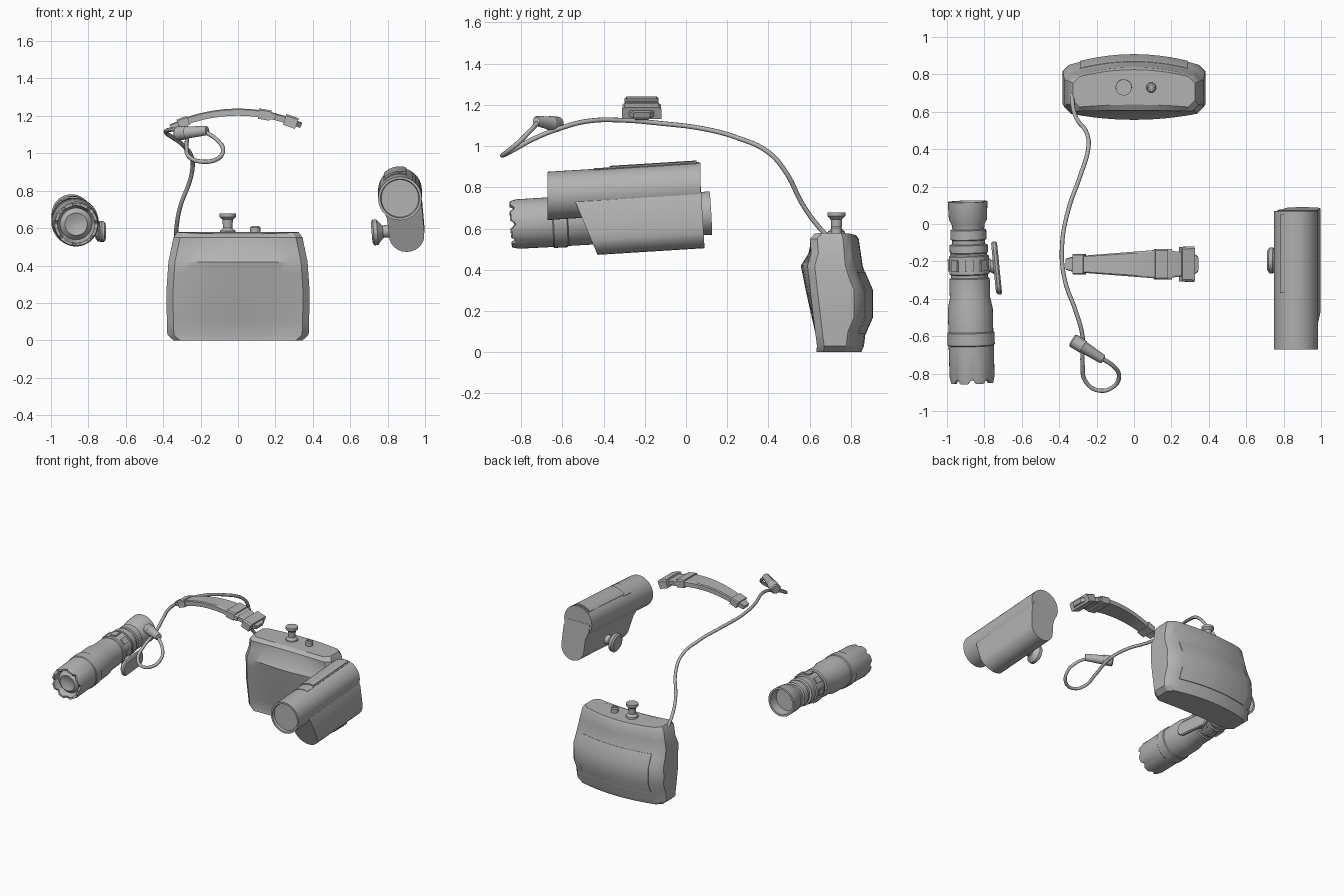
import bpy, bmesh, math
from mathutils import Vector, Matrix

if "Cube" in bpy.data.objects:
    bpy.data.objects.remove(bpy.data.objects["Cube"])

grey = bpy.data.materials.new("plain grey")
grey.diffuse_color = (0.45, 0.45, 0.45, 1)
grey.use_nodes = True
grey.node_tree.nodes["Principled BSDF"].inputs["Base Color"].default_value = grey.diffuse_color


def finish(name, bm, angle=35):
    bmesh.ops.recalc_face_normals(bm, faces=bm.faces[:])
    me = bpy.data.meshes.new(name)
    bm.to_mesh(me)
    bm.free()
    ob = bpy.data.objects.new(name, me)
    bpy.context.collection.objects.link(ob)
    me.materials.append(grey)
    bpy.ops.object.select_all(action='DESELECT')
    ob.select_set(True)
    bpy.context.view_layer.objects.active = ob
    bpy.ops.object.shade_smooth_by_angle(angle=math.radians(angle))
    return ob


def loft(name, rings, angle=35):
    """Skin closed rings of equal length and cap both ends."""
    bm = bmesh.new()
    vs = [[bm.verts.new(p) for p in r] for r in rings]
    n = len(vs[0])
    for a, b in zip(vs, vs[1:]):
        for i in range(n):
            j = (i + 1) % n
            bm.faces.new((a[i], a[j], b[j], b[i]))
    bm.faces.new(vs[0])
    bm.faces.new(vs[-1])
    return finish(name, bm, angle)


def lathe(name, start, end, profile, segs=32, teeth=()):
    """Turn (distance, radius) pairs around the line from start to end."""
    start, end = Vector(start), Vector(end)
    d = (end - start).normalized()
    rot = d.to_track_quat('Z', 'Y').to_matrix()
    rings = []
    for k, (t, r) in enumerate(profile):
        ring = []
        for i in range(segs):
            a = 2 * math.pi * i / segs
            cut = 0.02 * max(0, math.cos(8 * a)) if k in teeth else 0
            ring.append(start + rot @ Vector((r * math.cos(a), r * math.sin(a), t + cut)))
        rings.append(ring)
    return loft(name, rings)


def interp(pts, z):
    for (a, p), (b, q) in zip(pts, pts[1:]):
        if z <= b:
            return p + (q - p) * (z - a) / (b - a)
    return pts[-1][1]


# ---- hip pouch: curved front, bulging back ----
HALF = [(0, .345), (.03, .378), (.25, .384), (.42, .372), (.55, .345), (.58, .325)]
FRONT = [(0, .63), (.03, .605), (.28, .575), (.42, .562), (.55, .60), (.58, .62)]
BACK = [(0, .85), (.02, .862), (.1, .872), (.17, .903), (.3, .903), (.4, .86), (.55, .838), (.58, .825)]


def back_y(x, z):
    return interp(BACK, z) - 0.05 * (x / .34) ** 2


def pouch_ring(z):
    w = interp(HALF, z)
    xs = [(-1 + i / 6) * (w - .035) for i in range(13)]
    concave = interp([(0, .01), (.42, -.035), (.58, .018)], z)
    f = [(x, interp(FRONT, z) + concave * (1 - (x / .35) ** 2) + (.03 if z < .5 and z > .02 else 0), z) for x in xs]
    b = [(x, back_y(x, z), z) for x in reversed(xs)]
    side = [f[-1][1] + .035, b[0][1] - .035]
    ring = f + [(w, side[0], z), (w, side[1], z)] + b + [(-w, side[1], z), (-w, side[0], z)]
    return [(x, y, z - (.012 * (1 - (x / .35) ** 2) if z > .56 else 0)) for x, y, z in ring]


loft("pouch", [pouch_ring(z) for z in (0, .03, .1, .17, .235, .3, .36, .42, .48, .55, .58)], 30)

# thin panel following the back of the pouch
bm = bmesh.new()
NX, ZS = 12, (.09, .1, .17, .3, .39)
grid = [[bm.verts.new((x, back_y(x, z) + .005, z)) for x in
         [-.29 + .58 * i / NX for i in range(NX + 1)]] for z in ZS]
for a, b in zip(grid, grid[1:]):
    for i in range(NX):
        bm.faces.new((a[i], a[i + 1], b[i + 1], b[i]))
res = bmesh.ops.extrude_face_region(bm, geom=bm.faces[:])
bmesh.ops.translate(bm, vec=(0, -.009, 0), verts=[v for v in res['geom'] if isinstance(v, bmesh.types.BMVert)])
finish("back_panel", bm)

# knob and button on the pouch
lathe("pouch_knob", (-.055, .73, .56), (-.055, .73, 1),
      [(0, .045), (.025, .042), (.04, .025), (.085, .028), (.1, .043), (.118, .043)], 24)
lathe("pouch_button", (.092, .73, .56), (.092, .73, 1),
      [(0, .027), (.042, .027), (.05, .021), (.05, .014), (.045, .013)], 20)

# ---- torch ----
T0, T1 = Vector((-.865, -.85, .62)), Vector((-.89, .12, .675))
L = (T1 - T0).length
lathe("torch_body", T0, T1, [
    (.035, .02), (.02, .06), (.045, .085), (.0, .1), (.0, .114), (.03, .12), (.2, .121), (.205, .126), (.27, .126),
    (.275, .12), (.4, .12), (.455, .108), (.56, .108), (.565, .098), (.58, .098), (.585, .107), (.68, .107),
    (.685, .098), (.695, .098), (.70, .102), (.74, .102), (.745, .088), (.765, .088), (.77, .096), (.82, .096),
    (.825, .085), (.85, .088), (.875, .102), (L, .106), (L, .092), (L - .07, .085)], 64, teeth=(3, 4))

# raised blocks around the torch collar
axis = (T1 - T0).normalized()
rot = axis.to_track_quat('Z', 'Y').to_matrix().to_4x4()
bm = bmesh.new()
for i in range(8):
    m = (Matrix.Translation(T0 + axis * .632) @ rot @ Matrix.Rotation(i * math.pi / 4, 4, 'Z')
         @ Matrix.Translation((.105, 0, 0)) @ Matrix.Diagonal((.018, .045, .06, 1)))
    bmesh.ops.create_cube(bm, size=1, matrix=m)
finish("torch_collar_blocks", bm)

# torch clip: stem and long rounded plate
lathe("clip_stem", (-.80, -.22, .60), (-.72, -.23, .58), [(0, .035), (.03, .03), (.07, .045)], 20)


def clip_ring(dx, s):
    ring = []
    for i in range(24):
        a = 2 * math.pi * (i + .5) / 24
        y = (.09 if math.cos(a) > 0 else -.09) + .052 * s * math.cos(a)
        ring.append((-.735 + dx - y * .1, -.235 + y, .583 + .055 * s * math.sin(a) + dx * -.2))
    return ring


loft("clip_plate", [clip_ring(-.016, .8), clip_ring(-.006, 1), clip_ring(.008, 1), clip_ring(.016, .85)])

# ---- camera: barrel, lower grip, top plates, side knob ----
SLOPE = .062


def cam(x, y, dz):
    return (x, y, .80 + SLOPE * y + dz)


def circle_ring(y, r, n=40):
    return [cam(.866 + r * math.cos(2 * math.pi * i / n), y, r * math.sin(2 * math.pi * i / n)) for i in range(n)]


loft("camera_barrel", [circle_ring(-.655, .10), circle_ring(-.672, .104), circle_ring(-.672, .117),
                       circle_ring(.07, .117)])

section = [(.962, 0), (.984, -.055), (.996, -.19)]
section += [(.902 + .096 * math.cos(a), -.205 + .096 * math.sin(a)) for a in
            [-math.pi * i / 12 for i in range(1, 12)]]
section += [(.806, -.2), (.797, -.12), (.77, -.055), (.765, 0)]
loft("camera_grip", [[cam(x, -.53 + (-.055 - dz) * .41, dz) for x, dz in section],
                     [cam(x, .072 - .06 * dz, dz) for x, dz in section]])


def top_plate(name, y0, y1, r, a0, a1):
    angs = [math.radians(a0 + (a1 - a0) * i / 8) for i in range(9)]
    sec = [(r, a) for a in angs] + [(.108, a) for a in reversed(angs)]
    loft(name, [[cam(.866 + q * math.cos(a), y, q * math.sin(a)) for q, a in sec] for y in (y0, y1)])


top_plate("top_plate_low", -.45, .06, .120, 72, 138)
top_plate("top_plate_high", -.37, .05, .127, 76, 133)

lathe("camera_knob", (.82, -.195, .585), (.70, -.195, .575),
      [(0, .035), (.045, .033), (.06, .05), (.075, .068), (.095, .07), (.106, .055)], 28)


# ---- strap: stacked sections following an arc ----
def strap(name, x0, x1, w0, w1, t, steps):
    rings = []
    for i in range(steps + 1):
        k = i / steps
        x, w = x0 + (x1 - x0) * k, (w0 + (w1 - w0) * k) / 2
        ang = math.atan(-1.24 * x)
        c = Vector((x, -.215, 1.22 - .62 * x * x))
        up = Vector((-math.sin(ang), 0, math.cos(ang))) * t / 2
        side = Vector((0, w, 0))
        rings.append([c + side - up, c + side + up * .7, c + side * .88 + up,
                      c - side * .88 + up, c - side + up * .7, c - side - up])
    return loft(name, rings, 25)


strap("strap_band", -.28, .20, .09, .165, .038, 14)
strap("strap_left_tip", -.36, -.30, .06, .095, .03, 2)
strap("strap_left_ring", -.32, -.265, .11, .11, .05, 2)
strap("strap_right_ring", .11, .175, .165, .165, .056, 2)
strap("strap_right_neck", .17, .27, .15, .125, .036, 3)
strap("strap_right_clip", .25, .315, .185, .19, .06, 2)
strap("strap_right_tip", .31, .338, .13, .08, .03, 2)

# ---- cable with a looped end, and its plug ----
path = [(-.33, .76, .50), (-.33, .66, .59), (-.31, .57, .71), (-.25, .48, .88), (-.245, .40, .97), (-.29, .25, 1.04),
        (-.35, .08, 1.085), (-.385, -.12, 1.11), (-.37, -.3, 1.125), (-.31, -.47, 1.122), (-.275, -.6, 1.09),
        (-.275, -.75, 1.03), (-.26, -.84, .98), (-.19, -.89, .955), (-.11, -.87, .97), (-.08, -.81, 1.02),
        (-.11, -.76, 1.07), (-.18, -.715, 1.118)]
cu = bpy.data.curves.new("cable", 'CURVE')
cu.dimensions = '3D'
cu.bevel_depth = .0115
cu.bevel_resolution = 2
cu.use_fill_caps = True
sp = cu.splines.new('BEZIER')
sp.bezier_points.add(len(path) - 1)
for bp, co in zip(sp.bezier_points, path):
    bp.co = co
    bp.handle_left_type = bp.handle_right_type = 'AUTO'
sp.resolution_u = 6
cu.materials.append(grey)
bpy.context.collection.objects.link(bpy.data.objects.new("cable", cu))

lathe("cable_plug", (-.33, -.62, 1.105), (-.165, -.725, 1.122),
      [(0, .03), (.008, .037), (.07, .036), (.075, .032), (.19, .025), (.197, .02)], 24)
